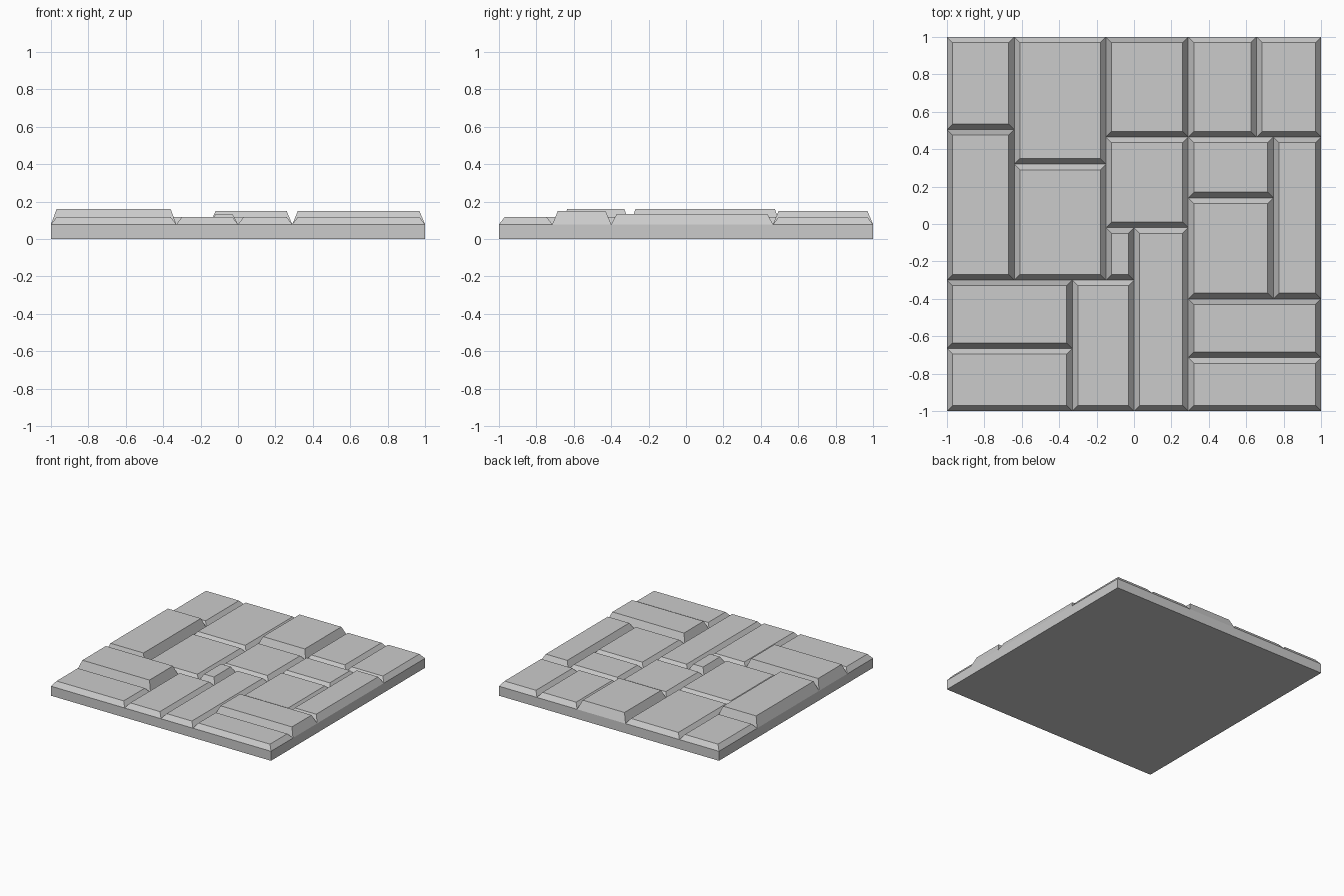
import bpy

if "Cube" in bpy.data.objects:
    bpy.data.objects.remove(bpy.data.objects["Cube"])

BASE = 0.078    # height of the slab and the groove bottoms
INSET = 0.03    # bevel width of every paver
LOW, MID, HIGH, TOP = 0.117, 0.134, 0.15, 0.16


def make_block(name, x0, x1, y0, y1, z0, z1, inset, cap):
    """Box or tapered block; cap picks which end face is closed."""
    i = inset
    verts = [(x0, y0, z0), (x1, y0, z0), (x1, y1, z0), (x0, y1, z0),
             (x0 + i, y0 + i, z1), (x1 - i, y0 + i, z1),
             (x1 - i, y1 - i, z1), (x0 + i, y1 - i, z1)]
    faces = [(k, (k + 1) % 4, (k + 1) % 4 + 4, k + 4) for k in range(4)]
    faces.append((4, 5, 6, 7) if cap == "top" else (3, 2, 1, 0))
    mesh = bpy.data.meshes.new(name)
    mesh.from_pydata(verts, [], faces)
    obj = bpy.data.objects.new(name, mesh)
    bpy.context.collection.objects.link(obj)
    return obj


# Slab underneath; its top is covered completely by the pavers
make_block("slab", -1, 1, -1, 1, 0, BASE, 0, "bottom")

# Pavers: x0, x1, y0, y1, top height
pavers = [
    # left columns
    (-1, -0.64, 0.505, 1, LOW),
    (-1, -0.64, -0.30, 0.505, TOP),
    (-0.64, -0.15, 0.32, 1, LOW),
    (-0.64, -0.15, -0.30, 0.32, LOW),
    # middle column
    (-0.15, 0.29, 0.465, 1, HIGH),
    (-0.15, 0.29, -0.02, 0.465, LOW),
    (-0.15, 0, -0.30, -0.02, MID),
    (0, 0.29, -1, -0.02, LOW),
    # back right
    (0.29, 0.655, 0.465, 1, LOW),
    (0.655, 1, 0.465, 1, LOW),
    (0.29, 0.745, 0.14, 0.465, LOW),
    (0.29, 0.745, -0.40, 0.14, LOW),
    (0.745, 1, -0.40, 0.465, MID),
    # front left
    (-1, -0.33, -0.665, -0.30, TOP),
    (-1, -0.33, -1, -0.665, LOW),
    (-0.33, 0, -1, -0.30, LOW),
    # front right
    (0.29, 1, -0.715, -0.40, HIGH),
    (0.29, 1, -1, -0.715, LOW),
]
for n, (x0, x1, y0, y1, h) in enumerate(pavers, 1):
    make_block(f"paver_{n:02d}", x0, x1, y0, y1, BASE, h, INSET, "top")
